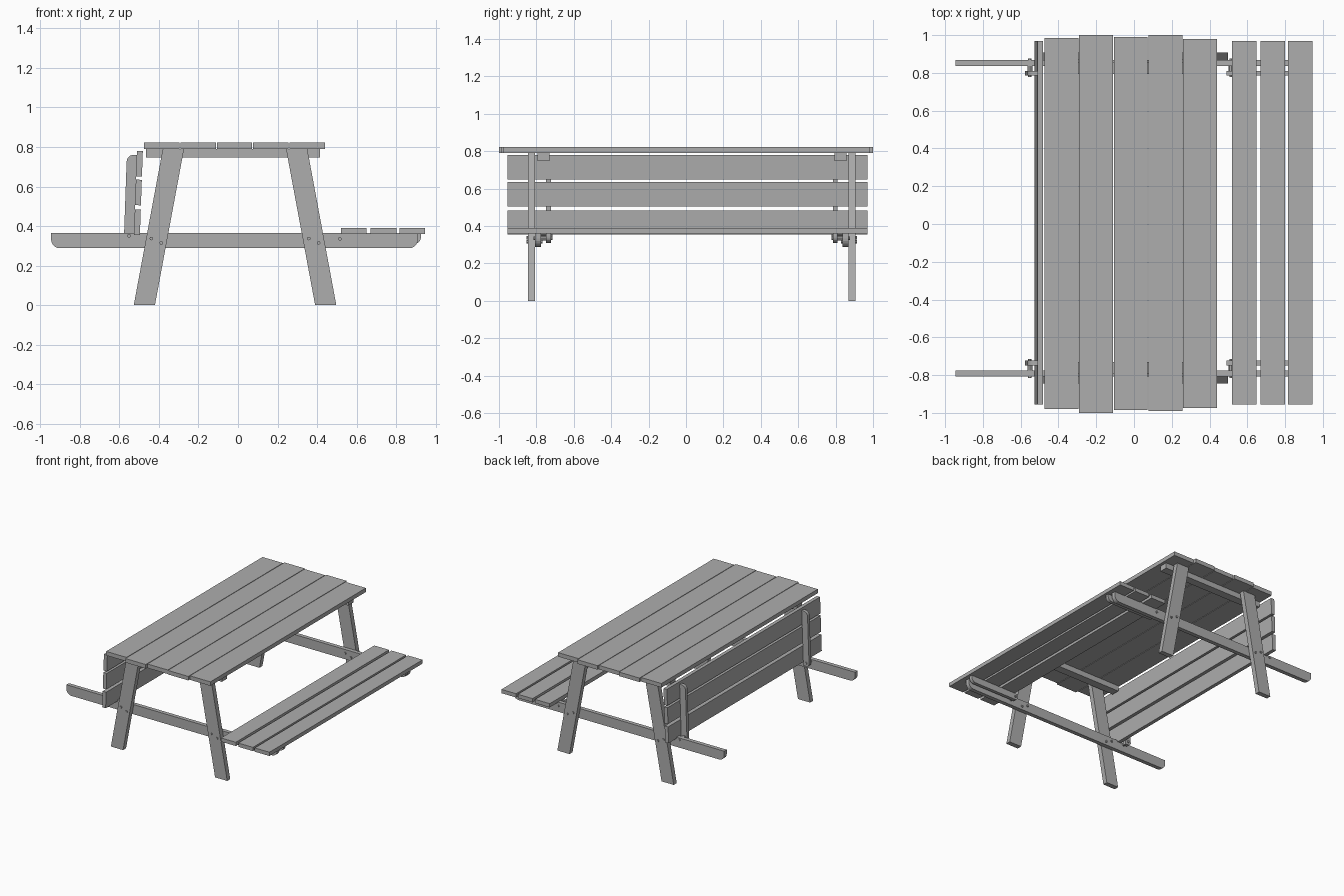
import bpy, bmesh, math
from mathutils import Matrix, Vector

old = bpy.data.objects.get("Cube")
if old:
    bpy.data.objects.remove(old)

# One weathered grey for everything
GREY = (0.42, 0.42, 0.42, 1)
wood = bpy.data.materials.new("grey wood")
wood.use_nodes = True
wood.diffuse_color = GREY
wood.node_tree.nodes["Principled BSDF"].inputs["Base Color"].default_value = GREY


def board(name, profile, y0, y1, frame=Matrix()):
    """Extrude an (x, z) outline along y."""
    bm = bmesh.new()
    face = bm.faces.new([bm.verts.new((x, y0, z)) for x, z in profile])
    ext = bmesh.ops.extrude_face_region(bm, geom=[face])
    moved = [v for v in ext["geom"] if isinstance(v, bmesh.types.BMVert)]
    bmesh.ops.translate(bm, verts=moved, vec=(0, y1 - y0, 0))
    bmesh.ops.recalc_face_normals(bm, faces=bm.faces)
    mesh = bpy.data.meshes.new(name)
    bm.to_mesh(mesh)
    bm.free()
    mesh.materials.append(wood)
    obj = bpy.data.objects.new(name, mesh)
    obj.matrix_world = frame
    bpy.context.collection.objects.link(obj)
    return obj


def rect(x0, x1, z0, z1):
    return [(x0, z0), (x1, z0), (x1, z1), (x0, z1)]


def arc(cx, cz, r, start, steps=5):
    """Quarter circle, counterclockwise from the start angle."""
    angles = [math.radians(start + 90 * i / steps) for i in range(steps + 1)]
    return [(cx + r * math.cos(a), cz + r * math.sin(a)) for a in angles]


def bolt(name, x, z, y0, y1, frame=Matrix(), r=0.009):
    outline = [(x + r * math.cos(i * math.tau / 8), z + r * math.sin(i * math.tau / 8))
               for i in range(8)]
    board(name, outline, y0, y1, frame)


# Table top: five planks of slightly uneven length
ends = [(-0.98, 0.985), (-1, 1), (-0.985, 0.99), (-0.99, 1), (-0.975, 0.98)]
for i, (y0, y1) in enumerate(ends):
    x = -0.474 + i * 0.1835
    board(f"top_plank_{i + 1}", rect(x, x + 0.179, 0.79, 0.822), y0, y1)

# End frames, mirrored about the frame centre
MID_Y, MID_X = 0.031, -0.015


def span(side, inner, outer):
    return sorted((MID_Y + side * inner, MID_Y + side * outer))


for side, end in ((-1, "front"), (1, "back")):
    board(f"{end}_cleat", rect(-0.465, 0.415, 0.747, 0.79), *span(side, 0.762, 0.826))
    rail = (arc(-0.9, 0.333, 0.045, 180) + arc(0.865, 0.333, 0.045, 270)
            + [(0.91, 0.365), (-0.945, 0.365)])
    board(f"{end}_rail", rail, *span(side, 0.806, 0.838))
    for s, hand in ((-1, "right"), (1, "left")):
        leg = [(MID_X + s * d, z) for d, z in
               ((0.405, 0), (0.512, 0), (0.365, 0.79), (0.258, 0.79))]
        board(f"{end}_{hand}_leg", leg, *span(side, 0.838, 0.876))
        # Two bolts through each leg and rail joint
        for dx, z in ((-0.025, 0.337), (0.025, 0.315)):
            bolt(f"{end}_{hand}_leg_bolt", MID_X + s * 0.398 + dx, z,
                 *span(side, 0.798, 0.884))


# Bench: three planks on two arms, hinged to the rails
def bench(name, frame):
    for i, u in enumerate((0.03, 0.181, 0.326)):
        board(f"{name}_plank_{i + 1}", rect(u, u + 0.129, 0, 0.03), -0.955, 0.97, frame)
    arm = ([(0, 0), (0, -0.035), (0.015, -0.05)]
           + arc(0.4, -0.015, 0.035, 270) + [(0.435, 0)])
    for side, end in ((-1, "front"), (1, "back")):
        board(f"{name}_{end}_arm", arm, *span(side, 0.754, 0.78), frame)
        bolt(f"{name}_{end}_hinge_bolt", 0.025, -0.025, *span(side, 0.746, 0.846), frame)
        bolt(f"{name}_{end}_hinge_washer", 0.025, -0.025, *span(side, 0.78, 0.806), frame, 0.014)


# Left bench lies flat as a seat; right bench is folded up beside the table
bench("seat", Matrix.Translation((0.49, 0, 0.36)))
tilt = math.radians(2)
along = Vector((math.sin(tilt), 0, math.cos(tilt)))
normal = Vector((math.cos(tilt), 0, -math.sin(tilt)))
folded = Matrix((along, (0, 1, 0), normal)).transposed().to_4x4()
# The folded frame is a reflection, so bake it in and restore outward normals
before = set(bpy.data.objects)
bench("folded_seat", Matrix())
for obj in set(bpy.data.objects) - before:
    obj.data.transform(Matrix.Translation((-0.527, 0, 0.325)) @ folded)
    obj.data.flip_normals()
